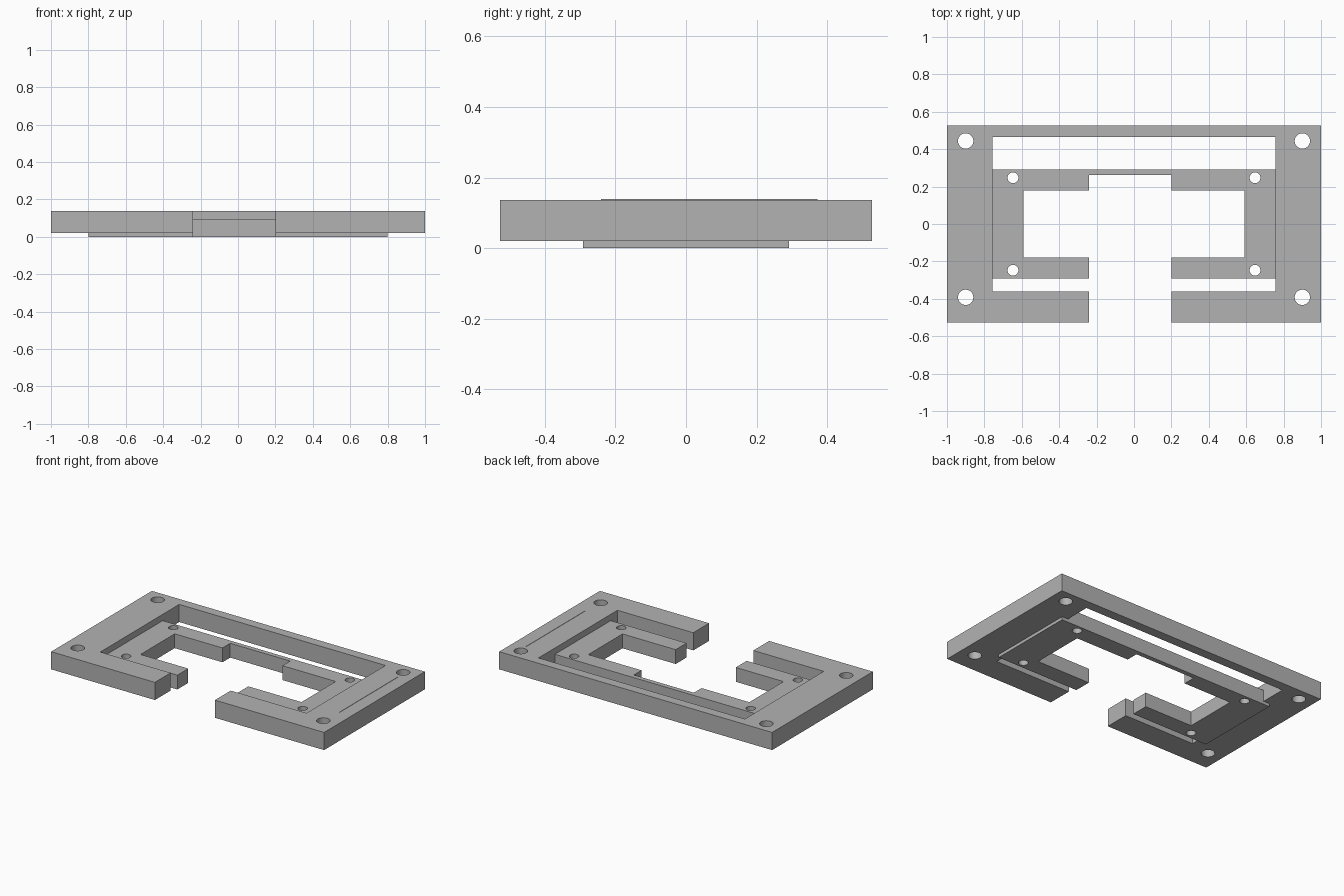
import bpy
import bmesh
from math import cos, sin, tau

cube = bpy.data.objects.get("Cube")
if cube:
    bpy.data.objects.remove(cube, do_unlink=True)

grey = bpy.data.materials.new("mid grey")
grey.use_nodes = True
grey.diffuse_color = (0.45, 0.45, 0.45, 1)
grey.node_tree.nodes["Principled BSDF"].inputs["Base Color"].default_value = grey.diffuse_color

GAP = (-0.24, 0.2)  # opening through the front side of both frames


def circle(x, y, r, n=32):
    return [(x + r * cos(tau * i / n), y + r * sin(tau * i / n)) for i in range(n)]


def plate(name, outline, holes, bottom, top):
    """Extrude a flat outline with holes into a solid plate."""
    bm = bmesh.new()
    edges = []
    for loop in [outline] + holes:
        verts = [bm.verts.new((x, y, bottom)) for x, y in loop]
        edges += [bm.edges.new((a, b)) for a, b in zip(verts, verts[1:] + verts[:1])]
    bmesh.ops.triangle_fill(bm, edges=edges, use_beauty=True, use_dissolve=False)
    solid = bmesh.ops.extrude_face_region(bm, geom=bm.faces[:], use_keep_orig=True)
    moved = [g for g in solid["geom"] if isinstance(g, bmesh.types.BMVert)]
    bmesh.ops.translate(bm, verts=moved, vec=(0, 0, top - bottom))
    bmesh.ops.recalc_face_normals(bm, faces=bm.faces[:])
    mesh = bpy.data.meshes.new(name)
    bm.to_mesh(mesh)
    bm.free()
    mesh.materials.append(grey)
    obj = bpy.data.objects.new(name, mesh)
    bpy.context.collection.objects.link(obj)
    bpy.context.view_layer.objects.active = obj
    bpy.ops.object.select_all(action='DESELECT')
    obj.select_set(True)
    bpy.ops.object.shade_smooth_by_angle(angle=0.5)
    return obj


def open_frame(half_x, front, back, in_x, in_front, in_back):
    """Frame broken at the front: the outside edge, then the inside edge."""
    left, right = GAP
    outside = [(right, front), (half_x, front), (half_x, back),
               (-half_x, back), (-half_x, front), (left, front)]
    inside = [(left, in_front), (-in_x, in_front), (-in_x, in_back),
              (in_x, in_back), (in_x, in_front), (right, in_front)]
    return outside + inside


# Outer frame with four corner holes
outer = open_frame(1, -0.527, 0.527, 0.756, -0.362, 0.464)
outer_holes = [circle(x, y, 0.041) for x in (-0.9, 0.9) for y in (-0.392, 0.444)]
plate("outer_frame", outer, outer_holes, 0.02, 0.137)

# Lower inner frame, with a notch in its back rail
inner = open_frame(0.8, -0.292, 0.292, 0.59, -0.178, 0.18)
notch = [(GAP[0], 0.18), (GAP[0], 0.261), (GAP[1], 0.261), (GAP[1], 0.18)]
inner[9:9] = notch
inner_holes = [circle(x, y, 0.029) for x in (-0.647, 0.647) for y in (-0.247, 0.247)]
plate("inner_frame", inner, inner_holes, 0, 0.095)

# Fine ridge on top of the left side
ridge = [(0.908, -0.24), (0.913, -0.24), (0.913, 0.372), (0.908, 0.372)]
plate("side_ridge", ridge, [], 0.13, 0.139)
